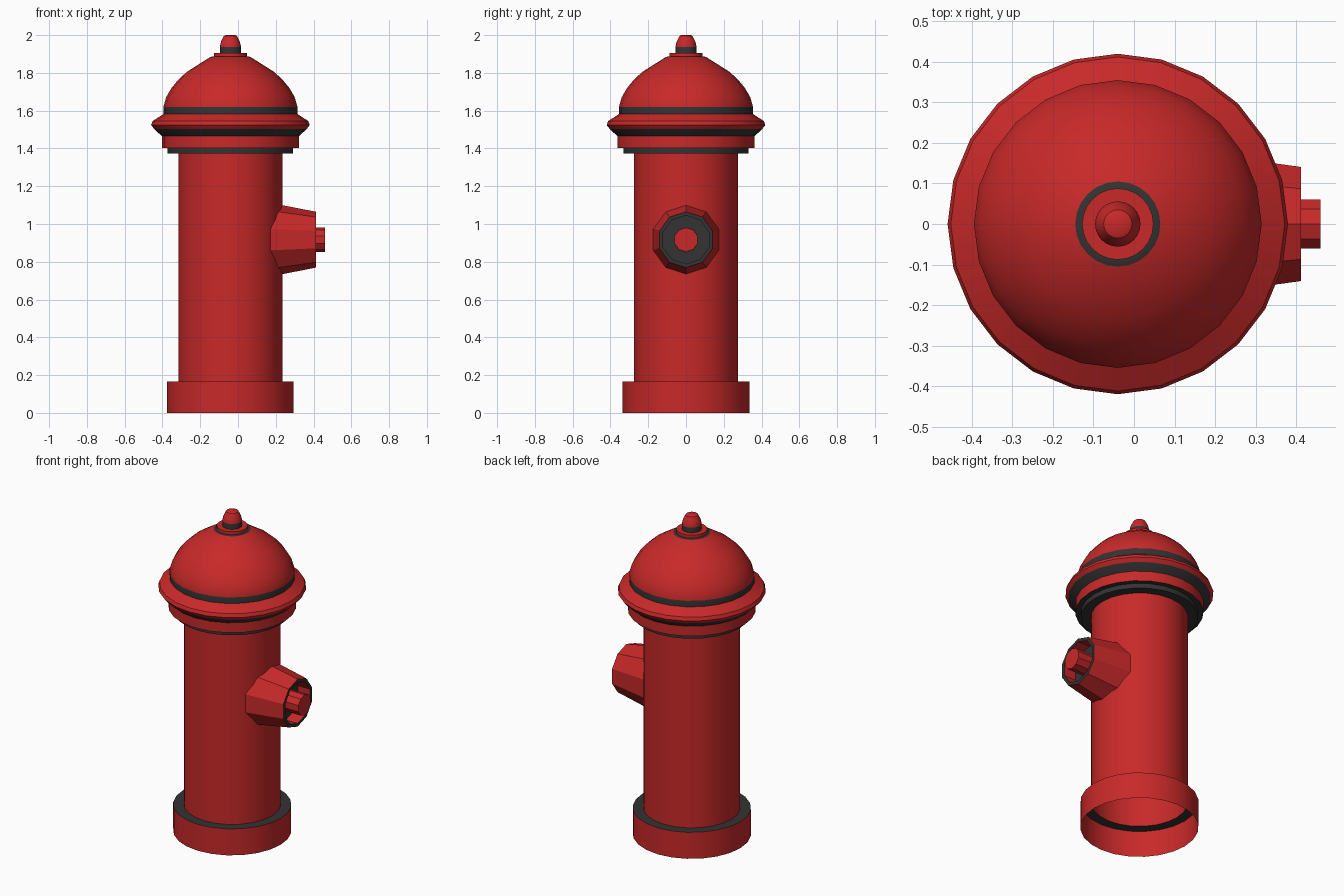
import bpy, math
from math import sin, cos, pi, sqrt

if "Cube" in bpy.data.objects:
    bpy.data.objects.remove(bpy.data.objects["Cube"])

AX = -0.04   # barrel axis in x
R = 0.275    # barrel radius
OZ = 0.917   # outlet height


def material(name, color):
    m = bpy.data.materials.new(name)
    m.diffuse_color = color
    m.use_nodes = True
    m.node_tree.nodes["Principled BSDF"].inputs["Base Color"].default_value = m.diffuse_color
    return m


RED = material("red_paint", (0.58, 0.022, 0.022, 1))
DARK = material("dark_trim", (0.033, 0.033, 0.033, 1))


def lathe(name, profile, sides, place, cap=False):
    """profile: (radius, distance, dark) - dark colours the band that starts there."""
    verts, faces, mats = [], [], []
    for r, d, _ in profile:
        for i in range(sides):
            a = 2 * pi * i / sides
            verts.append(place(r * cos(a), r * sin(a), d))
    for k in range(len(profile) - 1):
        for i in range(sides):
            j = (i + 1) % sides
            faces.append((k * sides + i, k * sides + j,
                          (k + 1) * sides + j, (k + 1) * sides + i))
            mats.append(profile[k][2])
    if cap:
        faces.append(tuple((len(profile) - 1) * sides + i for i in range(sides)))
        mats.append(profile[-1][2])
    me = bpy.data.meshes.new(name)
    me.from_pydata(verts, [], faces)
    me.materials.append(RED)
    me.materials.append(DARK)
    for p, m in zip(me.polygons, mats):
        p.material_index = m
    ob = bpy.data.objects.new(name, me)
    bpy.context.collection.objects.link(ob)
    bpy.ops.object.select_all(action='DESELECT')
    ob.select_set(True)
    bpy.context.view_layer.objects.active = ob
    bpy.ops.object.shade_smooth_by_angle(angle=math.radians(30))
    return ob


def upright(u, v, d):
    return (AX + u, v, d)


def sideways(u, v, d):
    # d None: the ring hugs the round barrel
    x = AX + sqrt(R * R - v * v) if d is None else d
    return (x, v, OZ + u)


# Open base with dark ledge, and barrel
lathe("base", [(0.335, 0, 0), (0.335, 0.165, 1), (R, 0.165, 0)], 24, upright)
lathe("barrel", [(R, 0.165, 0), (R, 1.373, 0)], 24, upright)

# Collar under the bonnet
lathe("collar", [(R, 1.373, 1), (0.332, 1.373, 1), (0.332, 1.403, 1),
                 (0.363, 1.403, 0), (0.363, 1.465, 1)], 24, upright)

# Flared bonnet rim, dark band and dome
lathe("bonnet", [(0.363, 1.465, 1), (0.403, 1.502, 0), (0.42, 1.524, 0),
                 (0.412, 1.545, 0), (0.355, 1.582, 1), (0.355, 1.62, 0),
                 (0.34, 1.672, 0), (0.312, 1.72, 0), (0.275, 1.765, 0),
                 (0.23, 1.806, 0), (0.105, 1.885, 1), (0.088, 1.887, 0)],
      24, upright)

# Operating nut on top
lathe("top_nut", [(0.088, 1.887, 0), (0.088, 1.906, 0), (0.056, 1.906, 1),
                  (0.056, 1.938, 0), (0.05, 1.965, 0), (0.035, 1.995, 0),
                  (0.025, 2.0, 0)], 24, upright, cap=True)

# Ten-sided side outlet with recessed mouth
lathe("outlet", [(0.1825, None, 0), (0.148, 0.412, 1), (0.128, 0.412, 0),
                 (0.128, 0.33, 1), (0.065, 0.33, 0)], 10, sideways)

# Plug inside the outlet
lathe("outlet_plug", [(0.064, 0.33, 0), (0.064, 0.46, 0)], 10, sideways, cap=True)
